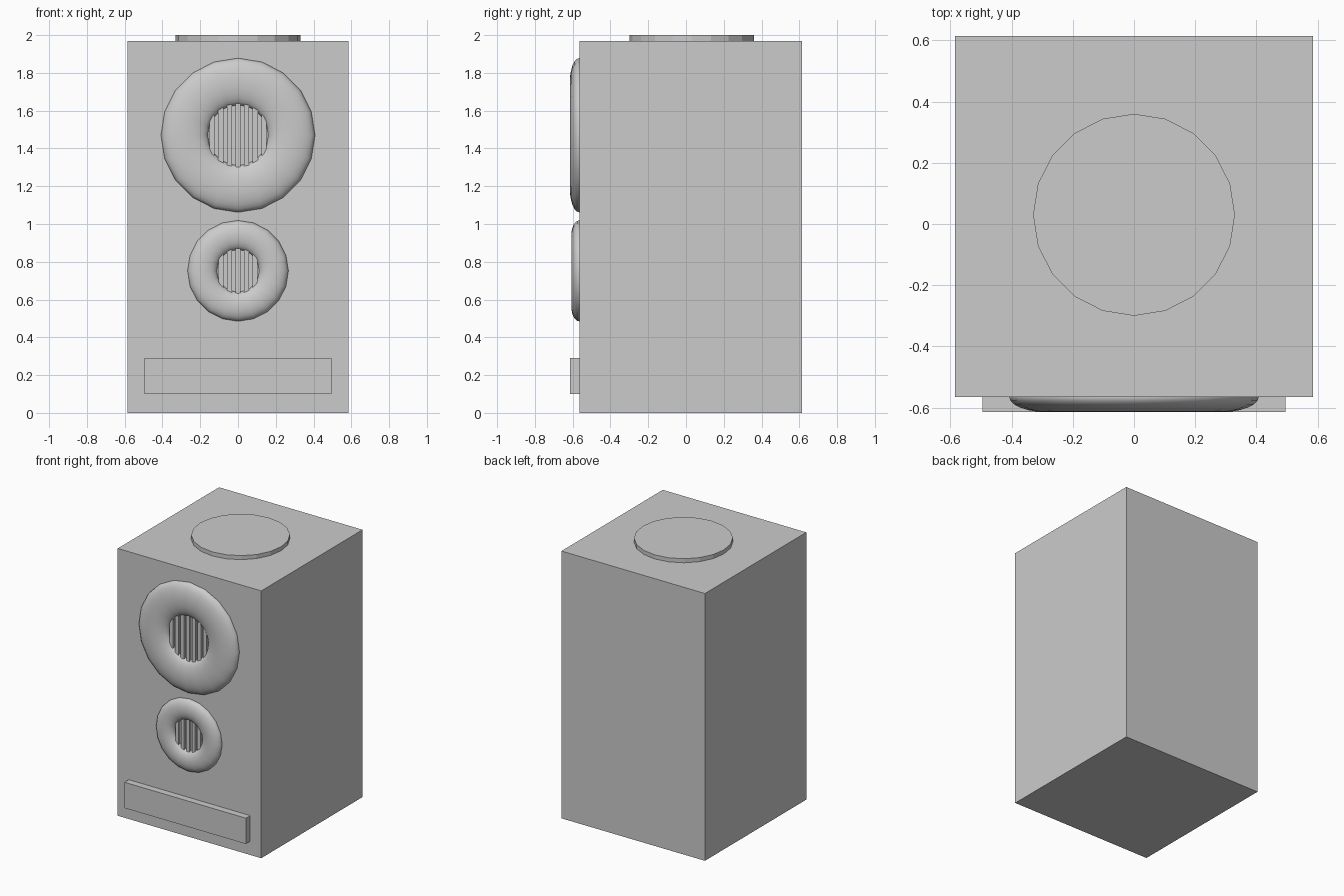
import bpy
import math

if "Cube" in bpy.data.objects:
    bpy.data.objects.remove(bpy.data.objects["Cube"])

FRONT = -0.565  # y of the cabinet's front face


def box(name, x0, x1, y0, y1, z0, z1):
    bpy.ops.mesh.primitive_cube_add(
        size=1, location=((x0 + x1) / 2, (y0 + y1) / 2, (z0 + z1) / 2))
    ob = bpy.context.object
    ob.name = name
    ob.scale = (x1 - x0, y1 - y0, z1 - z0)
    bpy.ops.object.transform_apply(location=False, rotation=False)
    return ob


def speaker(name, z, outer, hole, depth, bars):
    # Flattened ring half sunk into the cabinet front
    major, minor = (outer + hole) / 2, (outer - hole) / 2
    bpy.ops.mesh.primitive_torus_add(
        major_radius=major, minor_radius=minor, major_segments=20,
        minor_segments=24, location=(0, FRONT, z),
        rotation=(math.pi / 2, 0, 0))
    ring = bpy.context.object
    ring.name = name + "_ring"
    ring.scale = (1, 1, depth / minor)
    bpy.ops.object.transform_apply(location=False)
    bpy.ops.object.shade_smooth_by_angle(angle=math.radians(40))

    # Vertical grille bars, their ends buried in the ring
    pitch = 2 * hole / bars
    for i in range(bars):
        x = (i - (bars - 1) / 2) * pitch
        half = math.sqrt(hole ** 2 - x ** 2) + 0.025
        w = pitch * 0.3
        box(f"{name}_grille_bar_{i + 1}", x - w, x + w,
            FRONT - 0.017, FRONT + 0.01, z - half, z + half)


# Cabinet and front panel
box("cabinet", -0.585, 0.585, FRONT, 0.615, 0, 1.97)
box("front_panel", -0.495, 0.495, -0.615, FRONT + 0.01, 0.10, 0.29)

# Round plate on top
bpy.ops.mesh.primitive_cylinder_add(
    vertices=20, radius=0.33, depth=0.04, location=(0, 0.03, 1.98))
bpy.context.object.name = "top_plate"

# Large and small speakers
speaker("large_speaker", 1.47, 0.408, 0.16, 0.05, 7)
speaker("small_speaker", 0.752, 0.267, 0.112, 0.042, 5)
